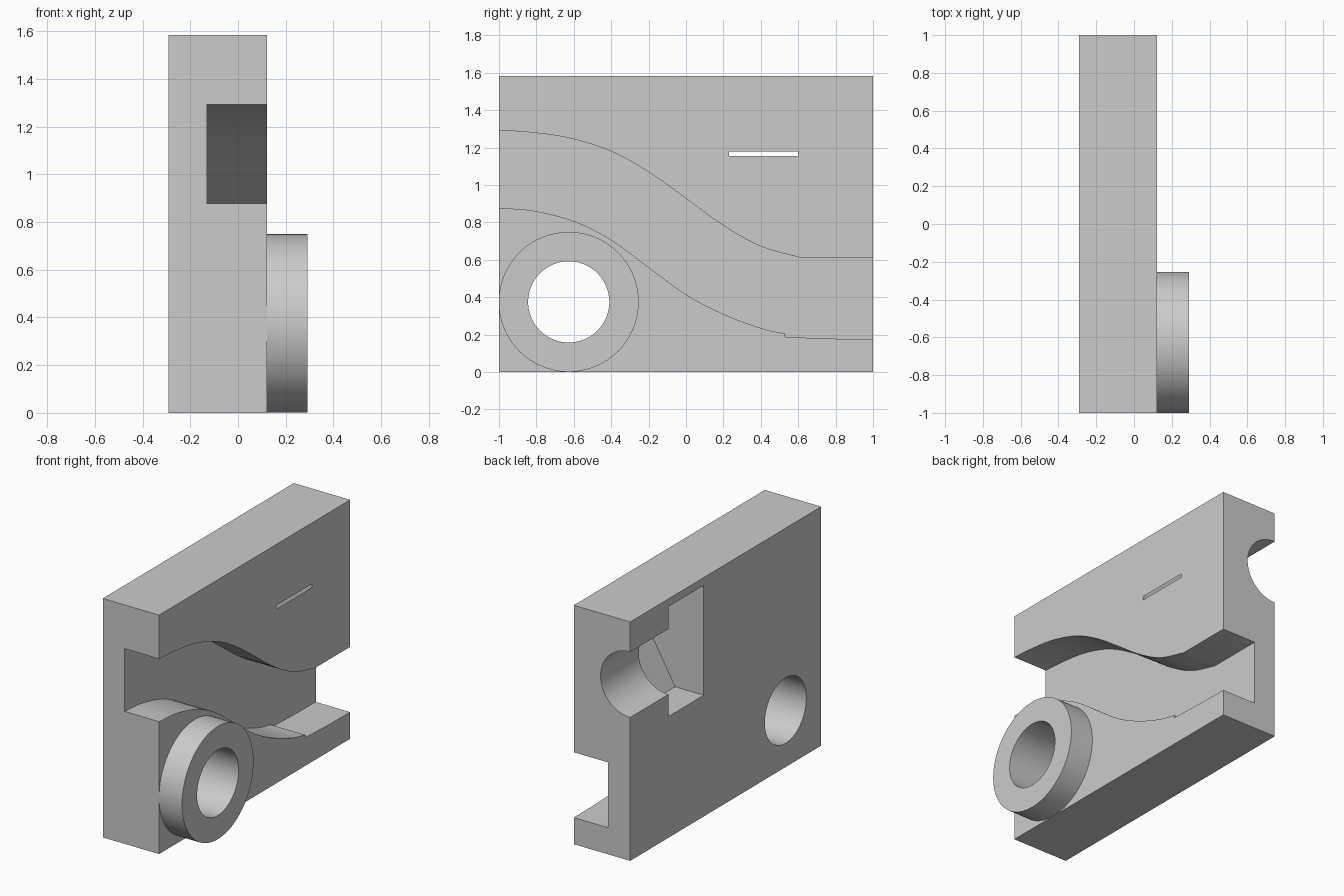
import bpy, bmesh, math
from mathutils import Vector

if "Cube" in bpy.data.objects:
    bpy.data.objects.remove(bpy.data.objects["Cube"], do_unlink=True)

grey = bpy.data.materials.new("plain_grey")
grey.use_nodes = True
grey.diffuse_color = (0.6, 0.6, 0.6, 1)
grey.node_tree.nodes["Principled BSDF"].inputs["Base Color"].default_value = (0.6, 0.6, 0.6, 1)

BACK, FACE = -0.291, 0.122      # block thickness along x
HEIGHT = 1.583
HOLE = (-0.627, 0.375)          # boss centre (y, z)
POCKET_Z = 1.167


def prism(name, outline, start, end, axis="x"):
    """Extrude an outline: (y, z) points along x, or (x, z) points along y."""
    bm = bmesh.new()
    place = (lambda a, b: (start, a, b)) if axis == "x" else (lambda a, b: (a, start, b))
    cap = bm.faces.new([bm.verts.new(place(a, b)) for a, b in outline])
    shift = Vector((end - start, 0, 0) if axis == "x" else (0, end - start, 0))
    grown = bmesh.ops.extrude_face_region(bm, geom=[cap], use_keep_orig=True)["geom"]
    bmesh.ops.translate(bm, vec=shift, verts=[v for v in grown if isinstance(v, bmesh.types.BMVert)])
    bmesh.ops.recalc_face_normals(bm, faces=bm.faces)
    mesh = bpy.data.meshes.new(name)
    bm.to_mesh(mesh)
    bm.free()
    mesh.materials.append(grey)
    obj = bpy.data.objects.new(name, mesh)
    bpy.context.collection.objects.link(obj)
    return obj


def ring(centre, radius, sides):
    return [(centre[0] + radius * math.cos(math.tau * i / sides),
             centre[1] + radius * math.sin(math.tau * i / sides)) for i in range(sides)]


def smooth_path(points, steps=5):
    """Catmull-Rom curve through the points."""
    pts = [Vector(p) for p in points]
    pts = [2 * pts[0] - pts[1]] + pts + [2 * pts[-1] - pts[-2]]
    path = []
    for a, b, c, d in zip(pts, pts[1:], pts[2:], pts[3:]):
        for i in range(steps):
            t = i / steps
            path.append(tuple(0.5 * (2 * b + (c - a) * t + (2 * a - 5 * b + 4 * c - d) * t * t
                                     + (3 * b - a - 3 * c + d) * t ** 3)))
    return path + [points[-1]]


def activate(obj):
    bpy.ops.object.select_all(action="DESELECT")
    obj.select_set(True)
    bpy.context.view_layer.objects.active = obj


def cut(obj, cutter):
    cutter.hide_render = True
    mod = obj.modifiers.new("cut", "BOOLEAN")
    mod.operation, mod.solver, mod.object = "DIFFERENCE", "EXACT", cutter
    activate(obj)
    bpy.ops.object.modifier_apply(modifier=mod.name)


# Main block and round boss
block = prism("block", [(-1, 0), (1, 0), (1, HEIGHT), (-1, HEIGHT)], BACK, FACE)
boss = prism("round_boss", ring(HOLE, 0.374, 96), FACE, 0.291)

# Wavy groove across the boss side
upper = smooth_path([(-1, 1.293), (-0.82, 1.28), (-0.62, 1.25), (-0.4, 1.18), (-0.2, 1.07),
                     (0, 0.928), (0.2, 0.783), (0.4, 0.672), (0.62, 0.609)])
lower = smooth_path([(-1, 0.877), (-0.82, 0.863), (-0.6, 0.807), (-0.4, 0.707), (-0.2, 0.56),
                     (0, 0.415), (0.2, 0.31), (0.4, 0.235), (0.53, 0.205)])
floor_end = [(0.53, 0.187), (0.8, 0.178), (1.1, 0.176)]
groove_outline = ([(-1.1, 0.877)] + lower + floor_end
                  + [(1.1, 0.609)] + upper[::-1] + [(-1.1, 1.293)])
groove = prism("groove_cutter", groove_outline, -0.13, 0.4)

# Through hole, hexagonal pocket and half-round channel
hole = prism("hole_cutter", ring(HOLE, 0.217, 96), -0.5, 0.5)
hexagon = prism("hex_pocket_cutter", ring((BACK, POCKET_Z), 0.42, 6), 0.23, 0.6, "y")
channel = prism("channel_cutter", ring((BACK, POCKET_Z), 0.217, 96), 0.5, 1.1, "y")

for cutter in (groove, hole, hexagon, channel):
    cut(block, cutter)
cut(boss, hole)

for cutter in (groove, hole, hexagon, channel):
    bpy.data.objects.remove(cutter, do_unlink=True)

for part in (block, boss):
    activate(part)
    bpy.ops.object.shade_smooth_by_angle(angle=math.radians(30))
